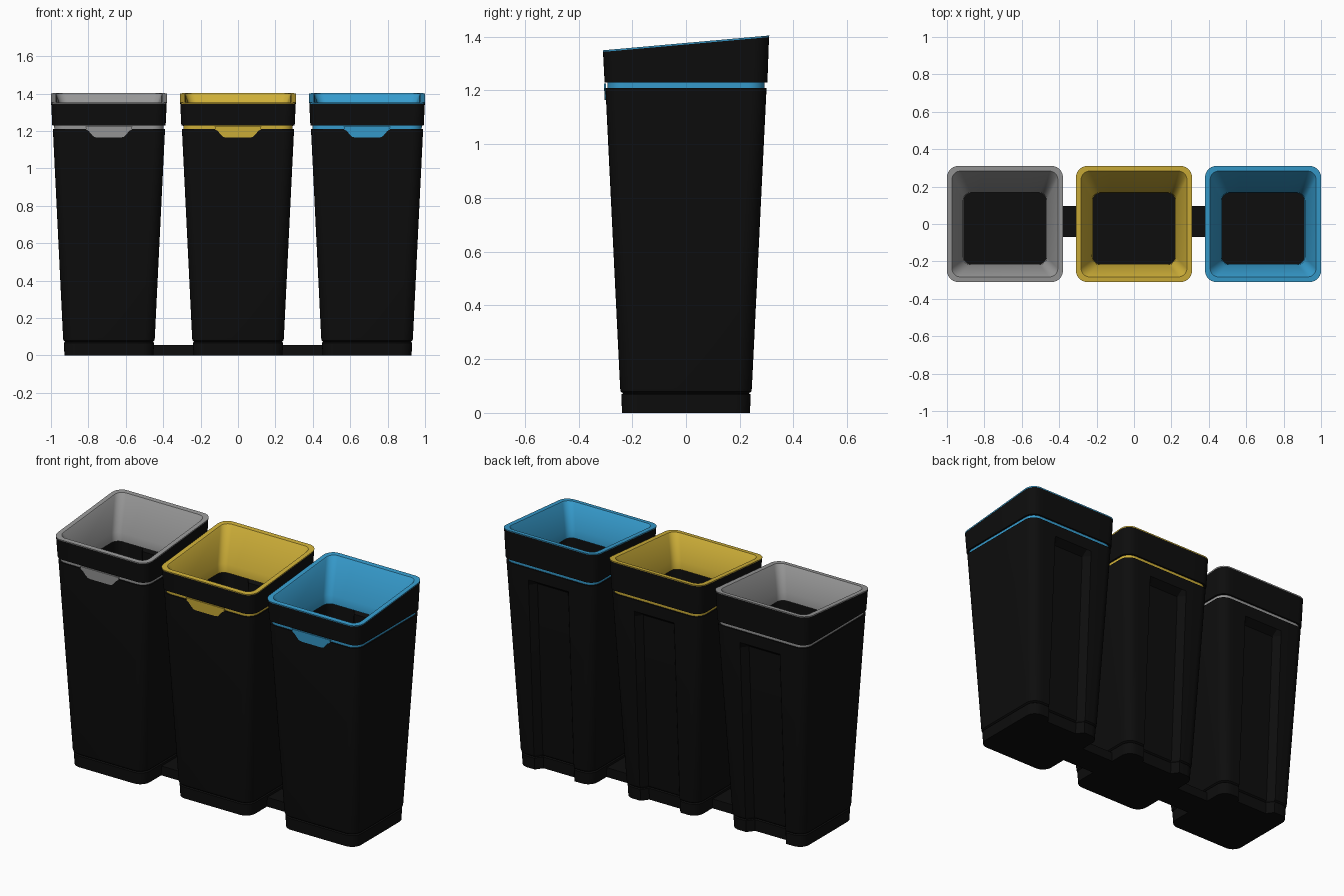
import bpy, bmesh
from math import sin, cos, pi, radians

cube = bpy.data.objects.get("Cube")
if cube:
    bpy.data.objects.remove(cube)


def material(name, rgb):
    m = bpy.data.materials.new(name)
    m.use_nodes = True
    m.diffuse_color = (*rgb, 1)
    m.node_tree.nodes["Principled BSDF"].inputs["Base Color"].default_value = (*rgb, 1)
    return m


BLACK = material("black plastic", (0.004, 0.004, 0.004))
GREY = material("grey plastic", (0.31, 0.31, 0.31))
YELLOW = material("yellow plastic", (0.62, 0.43, 0.04))
BLUE = material("blue plastic", (0.037, 0.33, 0.61))
SLOPE = 0.089   # lid top rises towards the back


def finish(name, bm, mat, x):
    bmesh.ops.recalc_face_normals(bm, faces=bm.faces[:])
    me = bpy.data.meshes.new(name)
    bm.to_mesh(me)
    bm.free()
    me.materials.append(mat)
    ob = bpy.data.objects.new(name, me)
    ob.location.x = x
    bpy.context.collection.objects.link(ob)
    bpy.ops.object.select_all(action='DESELECT')
    ob.select_set(True)
    bpy.context.view_layer.objects.active = ob
    bpy.ops.object.shade_smooth_by_angle(angle=radians(32))
    return ob


def ring(z, hx, hy=None, r=0.06, cy=0.0, slope=0.0, notch=0.0):
    """Rounded rectangle section with an optional channel in its back side."""
    hy = hy or hx
    pts = []
    for i, (sx, sy) in enumerate([(1, -1), (1, 1), (-1, 1), (-1, -1)]):
        for k in range(8):
            a = (i - 1) * pi / 2 + k * pi / 14
            pts.append((sx * (hx - r) + r * cos(a), sy * (hy - r) + r * sin(a)))
        if i == 1:
            pts += [(0.13, hy), (0.10, hy - notch), (-0.10, hy - notch), (-0.13, hy)]
    return [(px, py + cy, z + slope * py) for px, py in pts]


def loft(name, rings, mat, x, caps=True):
    bm = bmesh.new()
    loops = [[bm.verts.new(p) for p in pts] for pts in rings]
    for a, b in zip(loops, loops[1:]):
        for i in range(len(a)):
            j = (i + 1) % len(a)
            bm.faces.new((a[i], a[j], b[j], b[i]))
    if caps:
        bm.faces.new(loops[0])
        bm.faces.new(loops[-1])
    return finish(name, bm, mat, x)


def half(z):
    return 0.245 + (z - 0.09) * 0.049


def bin_unit(side, x, mat):
    d = 0.04
    # Foot block under the bin
    loft(side + "_base", [
        ring(0, 0.238, notch=d),
        ring(0.068, 0.241, notch=d),
        ring(0.073, 0.235, notch=d)], BLACK, x)
    # Hollow tapered body with a back channel
    loft(side + "_body", [
        ring(0.073, 0.235, notch=d),
        ring(0.08, 0.243, notch=d),
        ring(0.09, half(0.09), notch=d),
        ring(1.11, half(1.11), notch=d),
        ring(1.14, half(1.14)),
        ring(1.21, half(1.21)),
        ring(1.21, half(1.21) - 0.015),
        ring(1.14, half(1.14) - 0.015),
        ring(1.11, half(1.11) - 0.015, notch=d),
        ring(0.10, half(0.10) - 0.015, notch=d)], BLACK, x)
    # Coloured band between body and lid
    loft(side + "_band", [
        ring(1.205, 0.28), ring(1.205, 0.292),
        ring(1.235, 0.293), ring(1.235, 0.28)], mat, x, False)
    # Black lid collar with a sloping top
    loft(side + "_lid_collar", [
        ring(1.23, 0.28), ring(1.23, 0.303),
        ring(1.371, 0.309, slope=SLOPE)], BLACK, x, False)
    # Coloured rim, funnel and inner skirt
    loft(side + "_rim_funnel", [
        ring(1.371, 0.309, slope=SLOPE),
        ring(1.377, 0.310, slope=SLOPE),
        ring(1.377, 0.283, r=0.045, slope=SLOPE),
        ring(1.372, 0.279, r=0.045, slope=SLOPE),
        ring(1.225, 0.224, 0.193, 0.04, -0.025),
        ring(1.175, 0.220, 0.190, 0.04, -0.025),
        ring(1.175, 0.230, 0.198, 0.04, -0.025),
        ring(1.23, 0.285)], mat, x, False)
    # Coloured finger tab on the front
    edge = [(0.125, 1.225), (0.122, 1.208), (0.108, 1.2), (0.09, 1.178),
            (0.078, 1.168), (0.06, 1.165)]
    outline = edge + [(-px, pz) for px, pz in reversed(edge)]
    bm = bmesh.new()
    f = bm.faces.new([bm.verts.new((px, -half(pz) + 0.002, pz)) for px, pz in outline])
    ext = bmesh.ops.extrude_face_region(bm, geom=[f])["geom"]
    bmesh.ops.translate(bm, vec=(0, -0.007, 0),
                        verts=[v for v in ext if isinstance(v, bmesh.types.BMVert)])
    finish(side + "_front_tab", bm, mat, x)


for side, x, mat in [("right", -0.69, GREY), ("middle", 0, YELLOW), ("left", 0.69, BLUE)]:
    bin_unit(side, x, mat)

# Low bars joining the bases
for side, x in [("right", -0.345), ("left", 0.345)]:
    bm = bmesh.new()
    bmesh.ops.create_cube(bm, size=1)
    for v in bm.verts:
        v.co.x *= 0.26
        v.co.y = v.co.y * 0.165 + 0.0125
        v.co.z = (v.co.z + 0.5) * 0.055
    finish(side + "_joining_bar", bm, BLACK, x)
